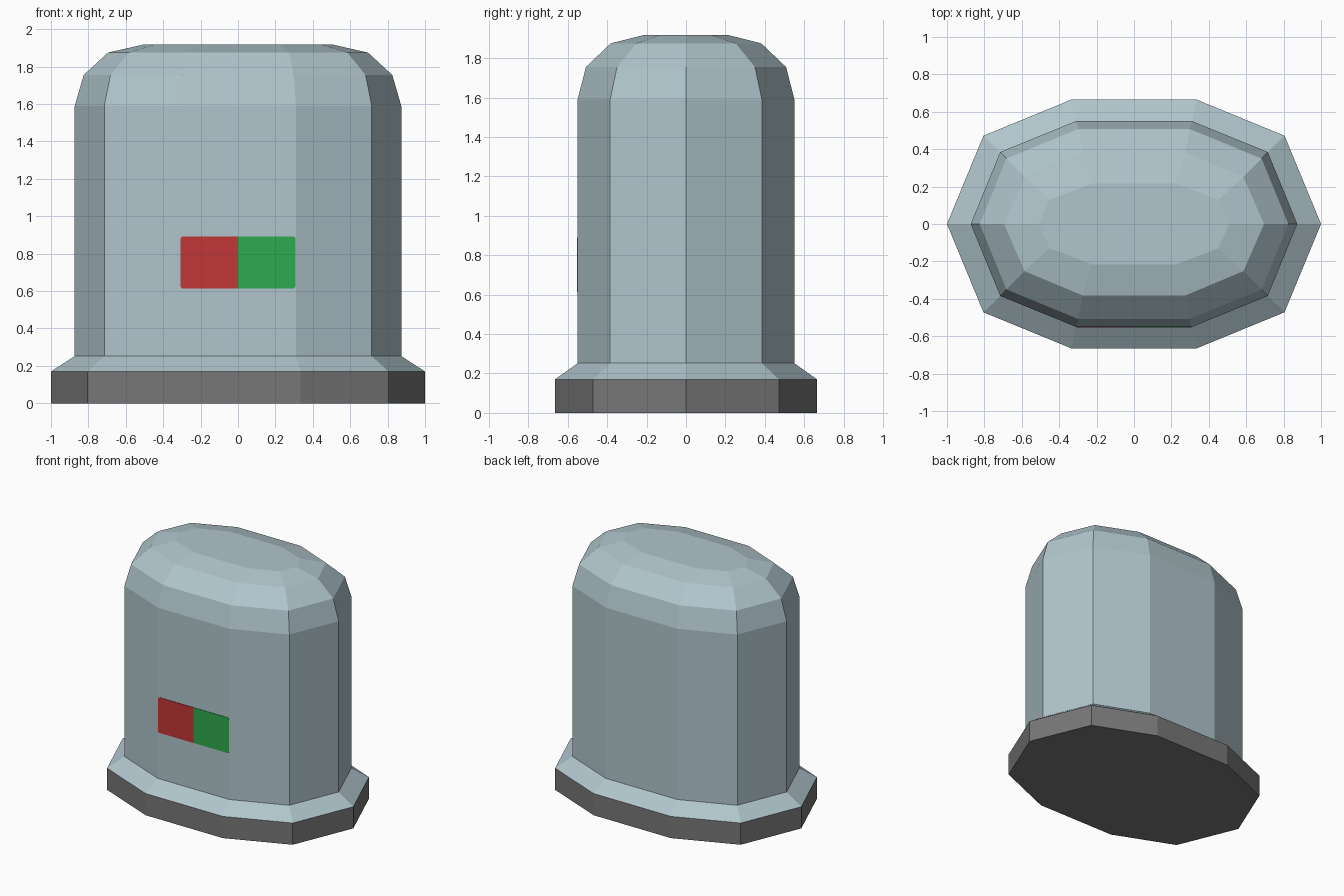
import bpy
import bmesh

if "Cube" in bpy.data.objects:
    bpy.data.objects.remove(bpy.data.objects["Cube"])


def srgb(r, g, b):
    def lin(c):
        c /= 255
        return c / 12.92 if c <= 0.04045 else ((c + 0.055) / 1.055) ** 2.4
    return (lin(r), lin(g), lin(b), 1.0)


def material(name, rgb):
    m = bpy.data.materials.new(name)
    m.diffuse_color = srgb(*rgb)
    m.use_nodes = True
    m.node_tree.nodes["Principled BSDF"].inputs["Base Color"].default_value = m.diffuse_color
    return m


BODY = material("pale blue grey", (176, 197, 204))
BASE = material("dark grey", (119, 119, 119))
RED = material("red", (194, 55, 55))
GREEN = material("green", (48, 170, 80))


def finish(name, bm, mat):
    bmesh.ops.recalc_face_normals(bm, faces=bm.faces)
    me = bpy.data.meshes.new(name)
    bm.to_mesh(me)
    bm.free()
    me.materials.append(mat)
    ob = bpy.data.objects.new(name, me)
    bpy.context.collection.objects.link(ob)
    return ob


def ring(bm, z, tip, corner, side):
    """Ten-sided outline mirrored from one quarter."""
    (cx, cy), (sx, sy) = corner, side
    pts = [(tip, 0), (cx, cy), (sx, sy), (-sx, sy), (-cx, cy),
           (-tip, 0), (-cx, -cy), (-sx, -sy), (sx, -sy), (cx, -cy)]
    return [bm.verts.new((x, y, z)) for x, y in pts]


def loft(name, sections, mat, cap_bottom=False, cap_top=False):
    bm = bmesh.new()
    rings = [ring(bm, *s) for s in sections]
    for a, b in zip(rings, rings[1:]):
        for i in range(10):
            j = (i + 1) % 10
            bm.faces.new((a[i], a[j], b[j], b[i]))
    if cap_bottom:
        bm.faces.new(rings[0][::-1])
    if cap_top:
        bm.faces.new(rings[-1])
    return finish(name, bm, mat)


foot = (1.0, (0.805, 0.472), (0.335, 0.665))
wall = (0.873, (0.715, 0.385), (0.31, 0.55))

# Dark plinth
loft("base", [(0, *foot), (0.17, *foot)], BASE, cap_bottom=True)

# Housing: flared skirt, straight wall and rounded cap
loft("housing", [
    (0.17, *foot),
    (0.252, *wall),
    (1.59, *wall),
    (1.755, 0.825, (0.682, 0.35), (0.298, 0.508)),
    (1.875, 0.695, (0.585, 0.252), (0.275, 0.382)),
    (1.917, 0.51, (0.45, 0.13), (0.225, 0.216)),
], BODY, cap_top=True)


# Two thin plates on the front wall, outer corners softened
def plate(name, s, mat):
    w, z0, z1, c, front, back = 0.308, 0.614, 0.891, 0.01, -0.554, -0.549
    outline = [(0, z0), (s * (w - c), z0), (s * w, z0 + c),
               (s * w, z1 - c), (s * (w - c), z1), (0, z1)]
    bm = bmesh.new()
    face = bm.faces.new([bm.verts.new((x, front, z)) for x, z in outline])
    out = bmesh.ops.extrude_face_region(bm, geom=[face], use_keep_orig=True)
    moved = [g for g in out["geom"] if isinstance(g, bmesh.types.BMVert)]
    bmesh.ops.translate(bm, verts=moved, vec=(0, back - front, 0))
    return finish(name, bm, mat)


plate("red_plate", -1, RED)
plate("green_plate", 1, GREEN)
